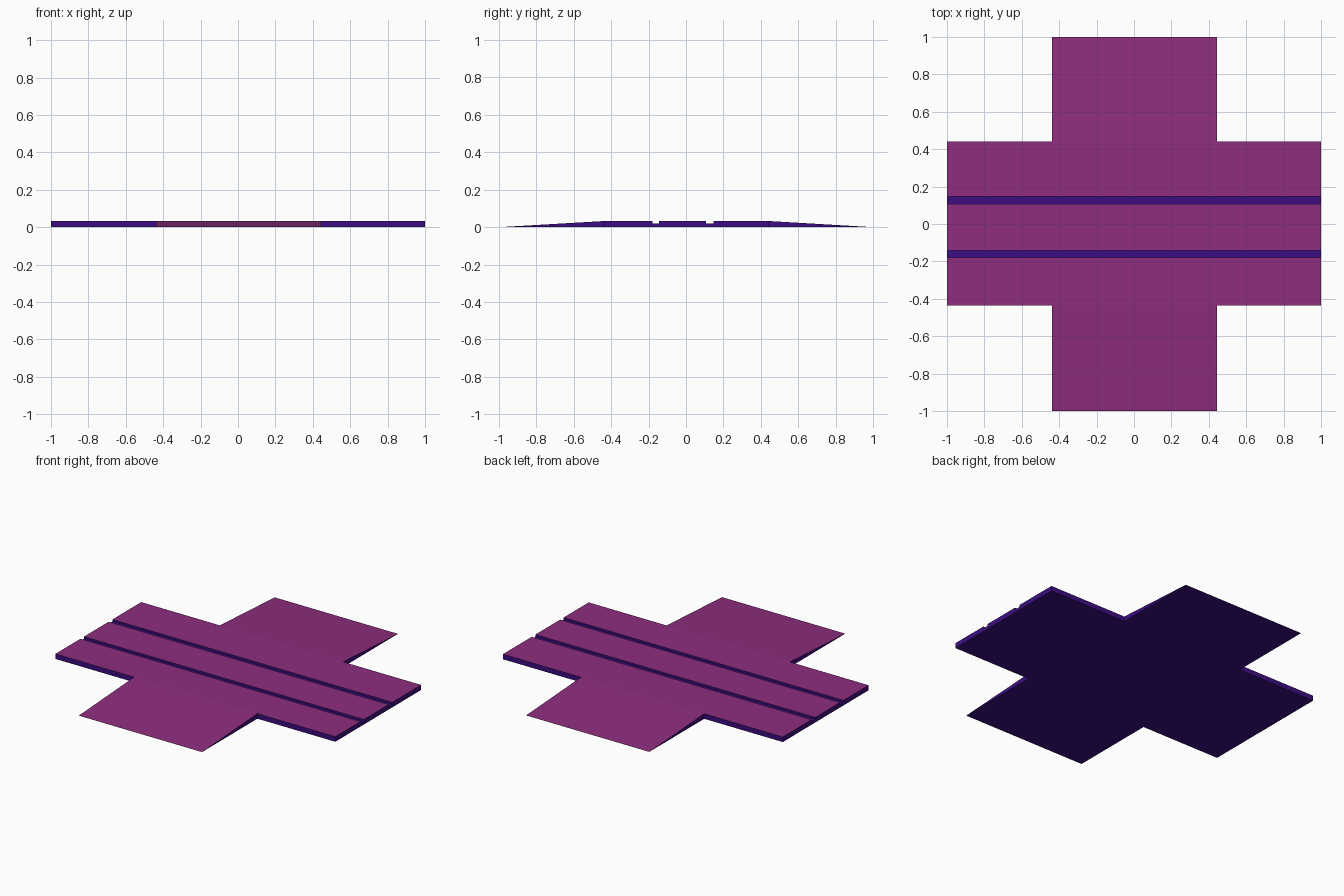
import bpy, bmesh

if "Cube" in bpy.data.objects:
    bpy.data.objects.remove(bpy.data.objects["Cube"])

H = 0.033          # deck height
FLOOR = 0.02       # groove floor height


def material(name, rgb):
    m = bpy.data.materials.new(name)
    m.diffuse_color = (*rgb, 1)
    m.use_nodes = True
    m.node_tree.nodes["Principled BSDF"].inputs["Base Color"].default_value = m.diffuse_color
    return m


paving = material("paving", (0.27, 0.027, 0.21))
edging = material("edging", (0.045, 0.004, 0.22))


def extrude_x(name, profile, x0, x1):
    """Extrude a (y, z) profile along x; raised upward faces get paving."""
    bm = bmesh.new()
    face = bm.faces.new([bm.verts.new((x0, y, z)) for y, z in profile])
    ext = bmesh.ops.extrude_face_region(bm, geom=[face])
    verts = [g for g in ext["geom"] if isinstance(g, bmesh.types.BMVert)]
    bmesh.ops.translate(bm, verts=verts, vec=(x1 - x0, 0, 0))
    bmesh.ops.recalc_face_normals(bm, faces=bm.faces)
    for f in bm.faces:
        groove = abs(f.calc_center_median().z - FLOOR) < 1e-4
        f.material_index = 0 if f.normal.z > 0.5 and not groove else 1
    me = bpy.data.meshes.new(name)
    bm.to_mesh(me)
    bm.free()
    me.materials.append(paving)
    me.materials.append(edging)
    ob = bpy.data.objects.new(name, me)
    bpy.context.collection.objects.link(ob)
    return ob


# Crossing deck with two wheel grooves
Y0, Y1 = -0.435, 0.44
top = [(Y0, H)]
for a, b in ((-0.18, -0.143), (0.108, 0.147)):
    top += [(a, H), (a, FLOOR), (b, FLOOR), (b, H)]
top += [(Y1, H)]
extrude_x("crossing_deck", [(Y0, 0)] + top + [(Y1, 0)], -1, 1)

# Road ramps falling away to the ground on both sides
for name, inner, outer in (("front_ramp", Y0, -1), ("back_ramp", Y1, 1)):
    extrude_x(name, [(inner, 0), (inner, H), (outer, 0)], -0.438, 0.443)
